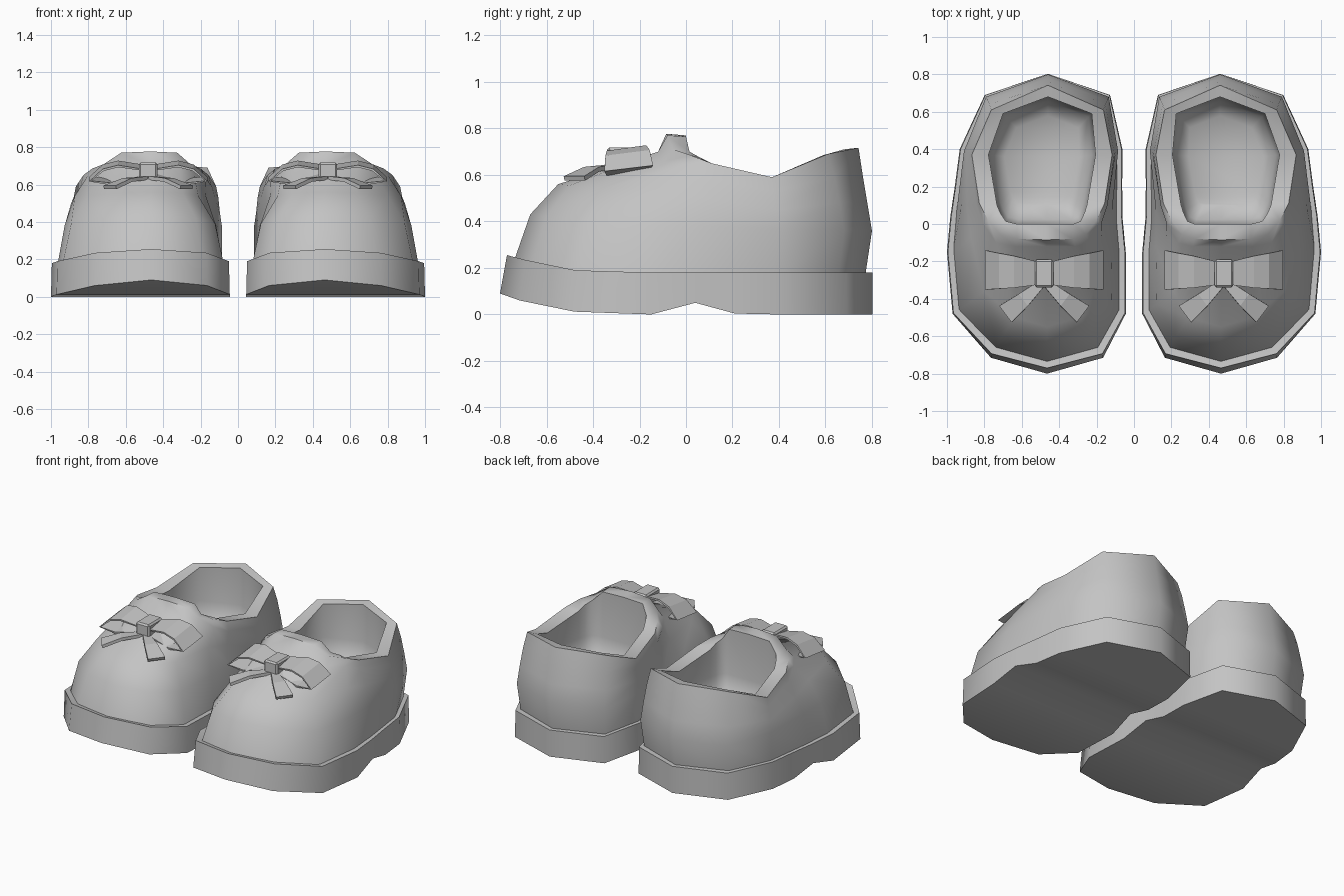
import bpy
import bmesh
from math import radians
from mathutils import Vector

cube = bpy.data.objects.get("Cube")
if cube:
    bpy.data.objects.remove(cube)

grey = bpy.data.materials.new("plain_grey")
grey.use_nodes = True
colour = (0.55, 0.55, 0.55, 1)
grey.diffuse_color = colour
grey.node_tree.nodes["Principled BSDF"].inputs["Base Color"].default_value = colour


def finish(name, bm, smooth_angle=None, thickness=0):
    """Turn a bmesh of the left shoe into an object mirrored to the right shoe."""
    bmesh.ops.recalc_face_normals(bm, faces=bm.faces[:])
    mesh = bpy.data.meshes.new(name)
    bm.to_mesh(mesh)
    bm.free()
    mesh.materials.append(grey)
    obj = bpy.data.objects.new(name, mesh)
    bpy.context.collection.objects.link(obj)
    if smooth_angle:
        bpy.ops.object.select_all(action="DESELECT")
        obj.select_set(True)
        bpy.context.view_layer.objects.active = obj
        bpy.ops.object.shade_smooth_by_angle(angle=radians(smooth_angle))
    if thickness:
        solid = obj.modifiers.new("Thickness", "SOLIDIFY")
        solid.thickness = thickness
        solid.offset = 0
    mirror = obj.modifiers.new("Pair", "MIRROR")
    mirror.use_mirror_merge = False
    return obj


def ring(bm, centres, columns):
    """Closed ring from toe to heel; columns hold half width, y and height."""
    outer = [(cx + w, y, z) for cx, (w, y, z) in zip(centres, columns)]
    inner = [(cx - w, y, z) for cx, (w, y, z) in zip(centres, columns)]
    return [bm.verts.new(p) for p in outer + inner[-2:0:-1]]


def bridge(bm, a, b, closed=True):
    count = len(a)
    for i in range(count if closed else count - 1):
        j = (i + 1) % count
        bm.faces.new((a[i], a[j], b[j], b[i]))


def cap(bm, loop):
    """Close a ring with strips running across the shoe."""
    n = len(loop)
    for i in range(n // 2):
        corners = [loop[i], loop[i + 1], loop[-i - 1], loop[-i]]
        bm.faces.new(list(dict.fromkeys(corners)))


# Sole: centre x, half width, y, bottom height, top height
sole_columns = [
    (0.465, 0, -0.8, 0.09, 0.255),
    (0.465, 0.3, -0.715, 0.06, 0.235),
    (0.507, 0.463, -0.48, 0.012, 0.19),
    (0.522, 0.478, -0.15, 0, 0.18),
    (0.522, 0.46, 0.04, 0.05, 0.18),
    (0.51, 0.447, 0.21, 0.004, 0.18),
    (0.497, 0.435, 0.4, 0, 0.18),
    (0.463, 0.335, 0.69, 0, 0.18),
    (0.46, 0, 0.803, 0, 0.18),
]
centres = [c[0] for c in sole_columns]
bm = bmesh.new()
bottom = ring(bm, centres, [(w, y, low) for _, w, y, low, _ in sole_columns])
top = ring(bm, centres, [(w * 0.99, y + 0.4 * max(high - 0.18, 0), high)
                         for _, w, y, _, high in sole_columns])
bridge(bm, bottom, top)
cap(bm, bottom)
cap(bm, top)
finish("sole", bm, 65)

# Upper: rings from the sole to the collar, each listed from toe to heel
upper_centres = centres[:5] + centres[6:]
collar_centres = [0.468, 0.475, 0.486, 0.49, 0.492, 0.492, 0.463, 0.46]
foot = [(0, -0.74, 0.23), (0.275, -0.665, 0.21), (0.432, -0.46, 0.17), (0.445, -0.14, 0.16),
        (0.43, 0.04, 0.16), (0.41, 0.38, 0.16), (0.315, 0.655, 0.16), (0, 0.77, 0.16)]
waist = [(0, -0.67, 0.43), (0.24, -0.6, 0.42), (0.385, -0.43, 0.39), (0.405, -0.12, 0.38),
         (0.405, 0.07, 0.38), (0.412, 0.39, 0.37), (0.328, 0.68, 0.36), (0, 0.8, 0.36)]
vamp = [(0, -0.55, 0.56), (0.17, -0.5, 0.555), (0.295, -0.36, 0.54), (0.35, -0.07, 0.54),
        (0.37, 0.1, 0.5), (0.4, 0.385, 0.45), (0.32, 0.66, 0.48), (0, 0.78, 0.48)]
throat = [(0, -0.12, 0.7), (0.16, -0.12, 0.7), (0.25, -0.1, 0.655), (0.315, 0, 0.645),
          (0.35, 0.1, 0.59), (0.387, 0.375, 0.53), (0.31, 0.64, 0.59), (0, 0.76, 0.6)]
collar = [(0, -0.085, 0.777), (0.15, -0.08, 0.77), (0.23, -0.055, 0.71), (0.29, 0.02, 0.685),
          (0.335, 0.11, 0.65), (0.375, 0.37, 0.59), (0.3, 0.61, 0.69), (0, 0.742, 0.717)]
lip = [(0, 0, 0.77), (0.15, 0, 0.765), (0.2, 0.015, 0.7), (0.225, 0.06, 0.675),
       (0.24, 0.1, 0.645), (0.286, 0.37, 0.588), (0.237, 0.59, 0.685), (0, 0.68, 0.71)]
bm = bmesh.new()
loops = [ring(bm, upper_centres, r) for r in (foot, waist, vamp)]
loops += [ring(bm, collar_centres, r) for r in (throat, collar, lip)]
for a, b in zip(loops, loops[1:]):
    bridge(bm, a, b)
cap(bm, loops[0])
finish("upper", bm, 62)


# Lining: a smooth bowl hanging from the lip
def inside(scale, height):
    return [(w * scale, 0.34 + (y - 0.34) * scale, height) for w, y, _ in lip]


bm = bmesh.new()
loops = [ring(bm, collar_centres, r)
         for r in (lip, inside(1, 0.46), inside(0.93, 0.34), inside(0.7, 0.28))]
for a, b in zip(loops, loops[1:]):
    bridge(bm, a, b)
cap(bm, loops[-1])
bmesh.ops.recalc_face_normals(bm, faces=bm.faces[:])
finish("lining", bm, 120)

# Bow: hollow ribbon loops on both sides of the knot
BOW = Vector((0.48, -0.265, 0))
loop_path = [(0.03, 0.69, 0.06), (0.16, 0.71, 0.085), (0.24, 0.69, 0.095),
             (0.31, 0.63, 0.105), (0.2, 0.615, 0.09), (0.03, 0.65, 0.06)]
tail_path = [(0.01, -0.05, 0.635, 0.02), (0.11, -0.14, 0.625, 0.04), (0.205, -0.215, 0.585, 0.055)]
for side, label in ((1, "outer"), (-1, "inner")):
    bm = bmesh.new()
    edges = []
    for end in (-1, 1):
        edges.append([bm.verts.new(BOW + Vector((side * x, end * w + 0.06 * x, z + end * 0.012)))
                      for x, z, w in loop_path])
    bridge(bm, edges[0], edges[1])
    finish(label + "_bow_loop", bm, thickness=0.012)

    # Ribbon tails spreading towards the toe
    bm = bmesh.new()
    edges = []
    for end in (-1, 1):
        edges.append([bm.verts.new(BOW + Vector((side * (x + end * w * 0.6), y + end * w * 0.8, z)))
                      for x, y, z, w in tail_path])
    bridge(bm, edges[0], edges[1], closed=False)
    finish(label + "_bow_tail", bm, thickness=0.02)

# Knot
bm = bmesh.new()
bmesh.ops.create_cube(bm, size=1)
bmesh.ops.scale(bm, vec=(0.1, 0.15, 0.085), verts=bm.verts[:])
bmesh.ops.translate(bm, vec=BOW + Vector((0, 0, 0.675)), verts=bm.verts[:])
bmesh.ops.bevel(bm, geom=bm.edges[:], offset=0.01, segments=1, affect="EDGES")
finish("bow_knot", bm)
